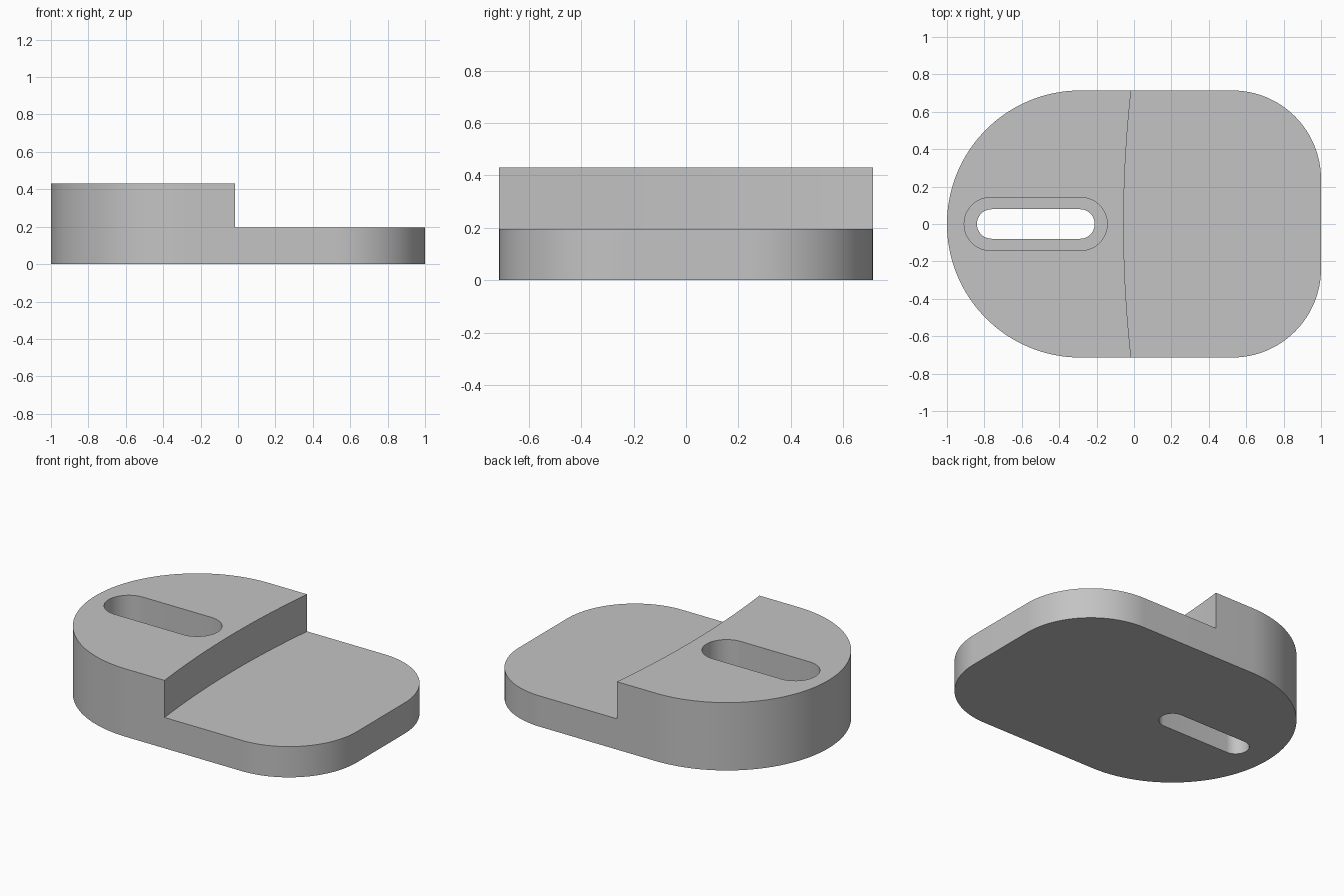
import bpy, bmesh
from math import sin, cos, pi, radians

if "Cube" in bpy.data.objects:
    bpy.data.objects.remove(bpy.data.objects["Cube"], do_unlink=True)

HEIGHT, STEP, HALF = 0.43, 0.195, 0.714

grey = bpy.data.materials.new("plain grey")
grey.use_nodes = True
colour = (0.55, 0.55, 0.55, 1)
grey.diffuse_color = colour
grey.node_tree.nodes["Principled BSDF"].inputs["Base Color"].default_value = colour


def arc(cx, cy, r, start, end, n):
    """Points on an arc, angles in degrees."""
    angles = [radians(start + (end - start) * i / n) for i in range(n + 1)]
    return [(cx + r * cos(a), cy + r * sin(a)) for a in angles]


def slot(x0, x1, r):
    """Outline of a slot with round ends, lying along x."""
    return arc(x1 - r, 0, r, -90, 90, 24) + arc(x0 + r, 0, r, 90, 270, 24)


def prism(name, outline, z0, z1):
    """Extrude a counter-clockwise outline from z0 to z1."""
    bm = bmesh.new()
    base = bm.faces.new([bm.verts.new((x, y, z0)) for x, y in outline])
    top = bmesh.ops.extrude_face_region(bm, geom=[base])["geom"]
    verts = [v for v in top if isinstance(v, bmesh.types.BMVert)]
    bmesh.ops.translate(bm, verts=verts, vec=(0, 0, z1 - z0))
    bmesh.ops.recalc_face_normals(bm, faces=bm.faces)
    mesh = bpy.data.meshes.new(name)
    bm.to_mesh(mesh)
    bm.free()
    mesh.materials.append(grey)
    obj = bpy.data.objects.new(name, mesh)
    bpy.context.collection.objects.link(obj)
    return obj


# Plate: half-round on the right, rounded corners on the left
R = 0.475
outline = (arc(1 - R, -HALF + R, R, -90, 0, 32)
           + arc(1 - R, HALF - R, R, 0, 90, 32)
           + arc(HALF - 1, 0, HALF, 90, 270, 80))
body = prism("stepped_plate", outline, 0, HEIGHT)

# Cutters: lowered half with a shallow curved wall, wide recess, through slot
wall = []
for i in range(33):
    y = 0.8 * (1 - i / 16)
    wall.append((-0.055 + 0.04 * (y / HALF) ** 2, y))
cutters = [
    prism("step_cutter", wall + [(1.2, -0.8), (1.2, 0.8)], STEP, 0.6),
    prism("recess_cutter", slot(-0.908, -0.143, 0.142), STEP, 0.6),
    prism("slot_cutter", slot(-0.84, -0.21, 0.079), -0.1, 0.5),
]

bpy.ops.object.select_all(action="DESELECT")
bpy.context.view_layer.objects.active = body
body.select_set(True)
for cutter in cutters:
    cutter.hide_render = True
    mod = body.modifiers.new(cutter.name, "BOOLEAN")
    mod.operation = "DIFFERENCE"
    mod.solver = "EXACT"
    mod.object = cutter
    bpy.ops.object.modifier_apply(modifier=mod.name)
for cutter in cutters:
    bpy.data.objects.remove(cutter, do_unlink=True)

bpy.ops.object.shade_smooth_by_angle(angle=radians(30))
